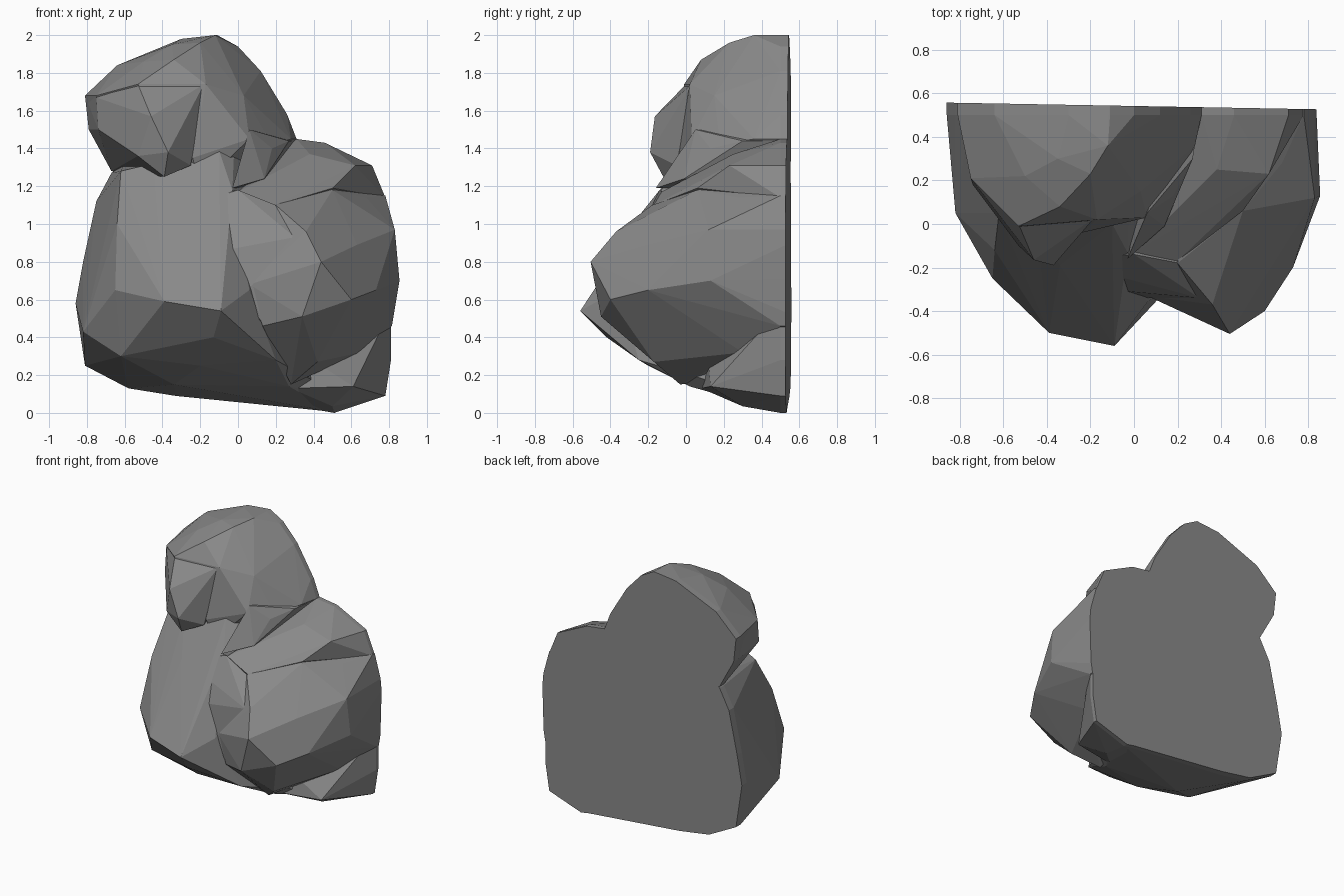
import bpy, bmesh

BACK = 0.542  # flat back plane


def hull(name, outline, front):
    """Convex faceted lump: (x, z) outline carried past the back plane, plus front points."""
    bm = bmesh.new()
    for x, z in outline:
        bm.verts.new((x, 0.5, z))
        bm.verts.new((x, 0.7, z))
    for p in front:
        bm.verts.new(p)
    res = bmesh.ops.convex_hull(bm, input=bm.verts)
    junk = {v for v in res["geom_interior"] + res["geom_unused"]
            if isinstance(v, bmesh.types.BMVert)}
    bmesh.ops.delete(bm, geom=list(junk), context="VERTS")
    bmesh.ops.recalc_face_normals(bm, faces=bm.faces)
    me = bpy.data.meshes.new(name)
    bm.to_mesh(me)
    bm.free()
    ob = bpy.data.objects.new(name, me)
    bpy.context.collection.objects.link(ob)
    return ob


# Breast and left side of the body
body = hull("bird_body",
            [(-0.6, 1.33), (-0.67, 1.27), (-0.75, 1.12), (-0.82, 0.8), (-0.86, 0.58),
             (-0.81, 0.25), (-0.58, 0.13), (-0.33, 0.09), (0.51, 0.005), (0.6, 0.06), (0.3, 1.2)],
            [(-0.09, -0.56, 0.54), (-0.39, -0.5, 0.59), (-0.65, -0.25, 0.65),
             (-0.82, 0.05, 0.43), (-0.13, -0.42, 0.4), (-0.62, -0.15, 0.3),
             (0.06, -0.36, 0.65), (0.2, -0.25, 0.28), (0.27, 0.02, 0.14), (-0.2, -0.2, 0.25),
             (-0.34, 0.06, 0.15), (-0.34, -0.19, 1.08), (-0.62, 0.05, 1.28),
             (-0.45, 0.0, 1.32), (-0.64, -0.12, 1.0), (-0.03, -0.13, 1.18),
             (-0.1, 0.0, 1.39), (-0.02, 0.08, 1.4)])

# Chest web between breast and wing
chest = hull("chest", [],
             [(-0.34, -0.17, 1.07), (-0.13, -0.3, 0.85), (0.06, -0.34, 0.66), (0.14, -0.33, 0.46),
              (0.2, -0.178, 1.1), (0.13, -0.27, 0.9), (0.0, -0.14, 1.18), (0.3, -0.34, 0.93),
              (-0.4, 0.0, 1.1), (0.1, 0.3, 0.8)])

# Right wing bulge with its long ridge
wing = hull("right_wing",
            [(0.3, 1.3), (0.78, 1.15), (0.83, 0.97), (0.825, 0.71), (0.815, 0.46), (0.3, 0.3)],
            [(0.855, 0.13, 0.7), (0.44, -0.505, 0.8), (0.73, -0.2, 0.65), (0.6, -0.4, 0.6),
             (0.63, -0.2, 0.89), (0.83, 0.12, 0.97),
             (0.34, -0.45, 0.51), (0.13, -0.33, 0.46), (0.06, -0.33, 0.68),
             (0.2, -0.18, 1.1), (0.36, -0.37, 0.96), (0.5, 0.06, 1.18), (0.68, 0.28, 1.14),
             (0.28, -0.03, 0.15), (0.42, -0.17, 0.27), (0.45, 0.1, 0.24), (0.65, 0.3, 0.32)])

# Shoulder ridge above the wing
shoulder = hull("shoulder",
                [(0.31, 1.45), (0.46, 1.43), (0.71, 1.31), (0.78, 1.14), (0.2, 1.1), (0.14, 1.3)],
                [(0.5, 0.06, 1.19), (0.62, 0.23, 1.31), (0.2, -0.17, 1.1), (0.0, -0.13, 1.17),
                 (0.1, 0.0, 1.23), (0.38, 0.25, 1.37)])

# Tail at the lower right
tail = hull("tail",
            [(0.81, 0.55), (0.81, 0.28), (0.78, 0.09), (0.51, 0.0), (0.28, 0.04), (0.5, 0.5)],
            [(0.28, 0.08, 0.13), (0.44, 0.12, 0.25), (0.61, 0.13, 0.14),
             (0.65, 0.3, 0.32), (0.5, 0.3, 0.035)])

# Skull and nape
head = hull("head",
            [(-0.81, 1.68), (-0.64, 1.84), (-0.3, 1.98), (-0.11, 2.0), (0.0, 1.94),
             (0.12, 1.81), (0.26, 1.58), (0.31, 1.45), (0.15, 1.2), (-0.67, 1.28), (-0.79, 1.5)],
            [(-0.75, 0.21, 1.68), (-0.5, 0.22, 1.86), (-0.53, -0.01, 1.74), (-0.35, 0.3, 1.95),
             (-0.34, 0.08, 1.87), (-0.2, 0.23, 1.96), (-0.12, 0.36, 2.0), (-0.17, 0.02, 1.74),
             (0.03, 0.15, 1.68), (0.06, 0.03, 1.45), (0.18, 0.18, 1.42),
             (-0.24, -0.04, 1.35), (-0.2, 0.0, 1.2), (0.28, 0.36, 1.45)])

# Cheek and beak
beak = hull("beak",
            [(-0.79, 1.5), (-0.67, 1.28), (-0.805, 1.67)],
            [(-0.53, 0.0, 1.74), (-0.18, 0.03, 1.74), (-0.46, -0.165, 1.57),
             (-0.37, -0.19, 1.38), (-0.39, -0.12, 1.25), (-0.25, -0.05, 1.31),
             (-0.74, 0.18, 1.5), (-0.75, 0.21, 1.67), (-0.53, -0.1, 1.36), (-0.3, 0.4, 1.5)])

# Collar fold under the nape
collar = hull("collar", [(0.3, 1.44), (0.15, 1.2)],
              [(0.06, 0.05, 1.5), (0.18, 0.13, 1.4), (-0.03, -0.16, 1.19),
               (0.14, -0.01, 1.24), (0.05, -0.02, 1.35), (0.27, 0.3, 1.44)])

# Fuse all lumps into one carved figure
parts = (chest, wing, shoulder, tail, head, beak, collar)
for part in parts:
    part.hide_render = True
    m = body.modifiers.new(part.name, "BOOLEAN")
    m.operation, m.solver, m.object = "UNION", "EXACT", part
bpy.context.view_layer.update()
fused = bpy.data.meshes.new_from_object(body.evaluated_get(bpy.context.evaluated_depsgraph_get()))
body.modifiers.clear()
body.data = fused
for part in parts:
    bpy.data.objects.remove(part)

# Slice the back flat, very slightly turned
bm = bmesh.new()
bm.from_mesh(fused)
cut = bmesh.ops.bisect_plane(bm, geom=bm.verts[:] + bm.edges[:] + bm.faces[:],
                             plane_co=(0, BACK, 0), plane_no=(0.018, 1, 0), clear_outer=True)
edges = [e for e in cut["geom_cut"] if isinstance(e, bmesh.types.BMEdge)]
bmesh.ops.triangle_fill(bm, edges=edges, use_beauty=True)
bmesh.ops.recalc_face_normals(bm, faces=bm.faces)
for f in bm.faces:
    f.material_index = 0
bm.to_mesh(fused)
bm.free()

# Dark stone grey
stone = bpy.data.materials.new("stone")
stone.diffuse_color = (0.25, 0.25, 0.25, 1)
fused.materials.clear()
fused.materials.append(stone)
